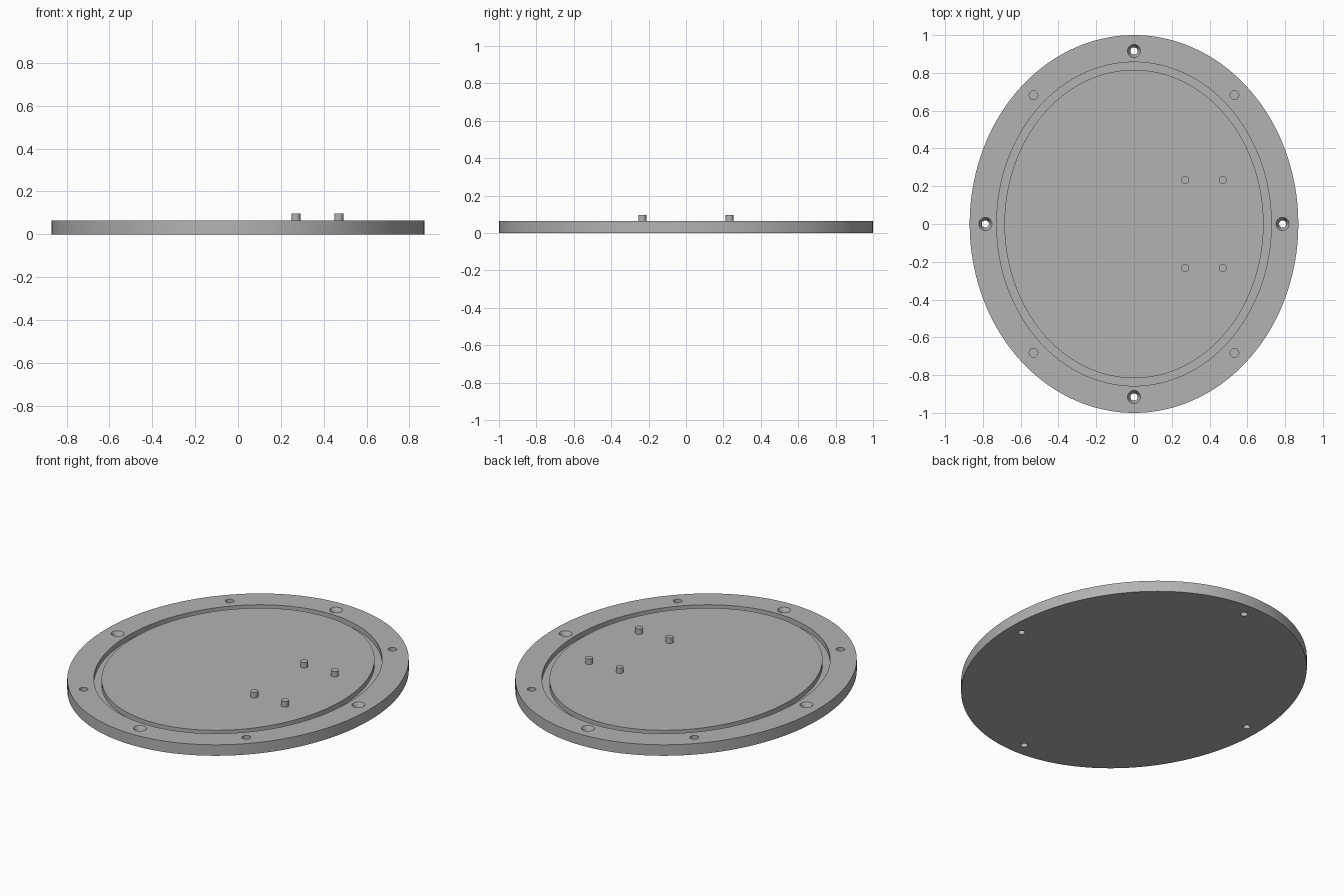
import bpy, bmesh
from math import cos, sin, tau, radians

cube = bpy.data.objects.get("Cube")
if cube:
    bpy.data.objects.remove(cube, do_unlink=True)

RX, RY, TOP = 0.87, 1.0, 0.065

grey = bpy.data.materials.new("plain grey")
grey.use_nodes = True
colour = (0.45, 0.45, 0.45, 1)
grey.diffuse_color = colour
grey.node_tree.nodes["Principled BSDF"].inputs["Base Color"].default_value = colour


def loft(bm, profile, centre=(0, 0), segments=32):
    """Stack elliptical rings (x radius, y radius, z) into a capped solid."""
    rings = [[bm.verts.new((centre[0] + rx * cos(tau * i / segments),
                            centre[1] + ry * sin(tau * i / segments), z))
              for i in range(segments)] for rx, ry, z in profile]
    for low, high in zip(rings, rings[1:]):
        for i in range(segments):
            j = (i + 1) % segments
            bm.faces.new((low[i], low[j], high[j], high[i]))
    bm.faces.new(rings[0][::-1])
    bm.faces.new(rings[-1])


def make_object(name, bm):
    bmesh.ops.recalc_face_normals(bm, faces=bm.faces)
    mesh = bpy.data.meshes.new(name)
    bm.to_mesh(mesh)
    bm.free()
    mesh.materials.append(grey)
    obj = bpy.data.objects.new(name, mesh)
    bpy.context.collection.objects.link(obj)
    return obj


def smooth(obj):
    bpy.ops.object.select_all(action='DESELECT')
    obj.select_set(True)
    bpy.context.view_layer.objects.active = obj
    bpy.ops.object.shade_smooth_by_angle(angle=radians(30))


def inset(amount, z):
    return (RX - amount, RY - amount, z)


# Oval plate with a seal groove running around its top
bm = bmesh.new()
loft(bm, [inset(0, 0), inset(0, TOP), inset(0.143, TOP), inset(0.143, TOP - 0.03),
          inset(0.184, TOP - 0.03), inset(0.184, TOP)], segments=160)
plate = make_object("oval_plate", bm)

# Cutters: countersunk through holes on the axes, blind holes on the diagonals
bm = bmesh.new()
for x, y in ((0.787, 0), (-0.787, 0), (0, 0.916), (0, -0.916)):
    loft(bm, [(r, r, z) for r, z in ((0.019, -0.02), (0.019, TOP - 0.03),
                                     (0.035, TOP), (0.035, TOP + 0.02))], (x, y))
for sx in (-1, 1):
    for sy in (-1, 1):
        loft(bm, [(0.023, 0.023, TOP - 0.04), (0.023, 0.023, TOP + 0.02)],
             (sx * 0.532, sy * 0.682))
cutter = make_object("hole_cutter", bm)
cutter.hide_render = True

cut = plate.modifiers.new("holes", 'BOOLEAN')
cut.operation = 'DIFFERENCE'
cut.solver = 'EXACT'
cut.object = cutter
bpy.context.view_layer.objects.active = plate
bpy.ops.object.modifier_apply(modifier=cut.name)
bpy.data.objects.remove(cutter, do_unlink=True)
smooth(plate)

# Four locating pins standing on the raised centre
for x, column in ((0.27, "inner"), (0.47, "outer")):
    for y, row in ((-0.233, "front"), (0.233, "back")):
        bm = bmesh.new()
        loft(bm, [(0.021, 0.021, TOP - 0.005), (0.021, 0.021, 0.097)], (x, y))
        smooth(make_object(f"{row}_{column}_pin", bm))
